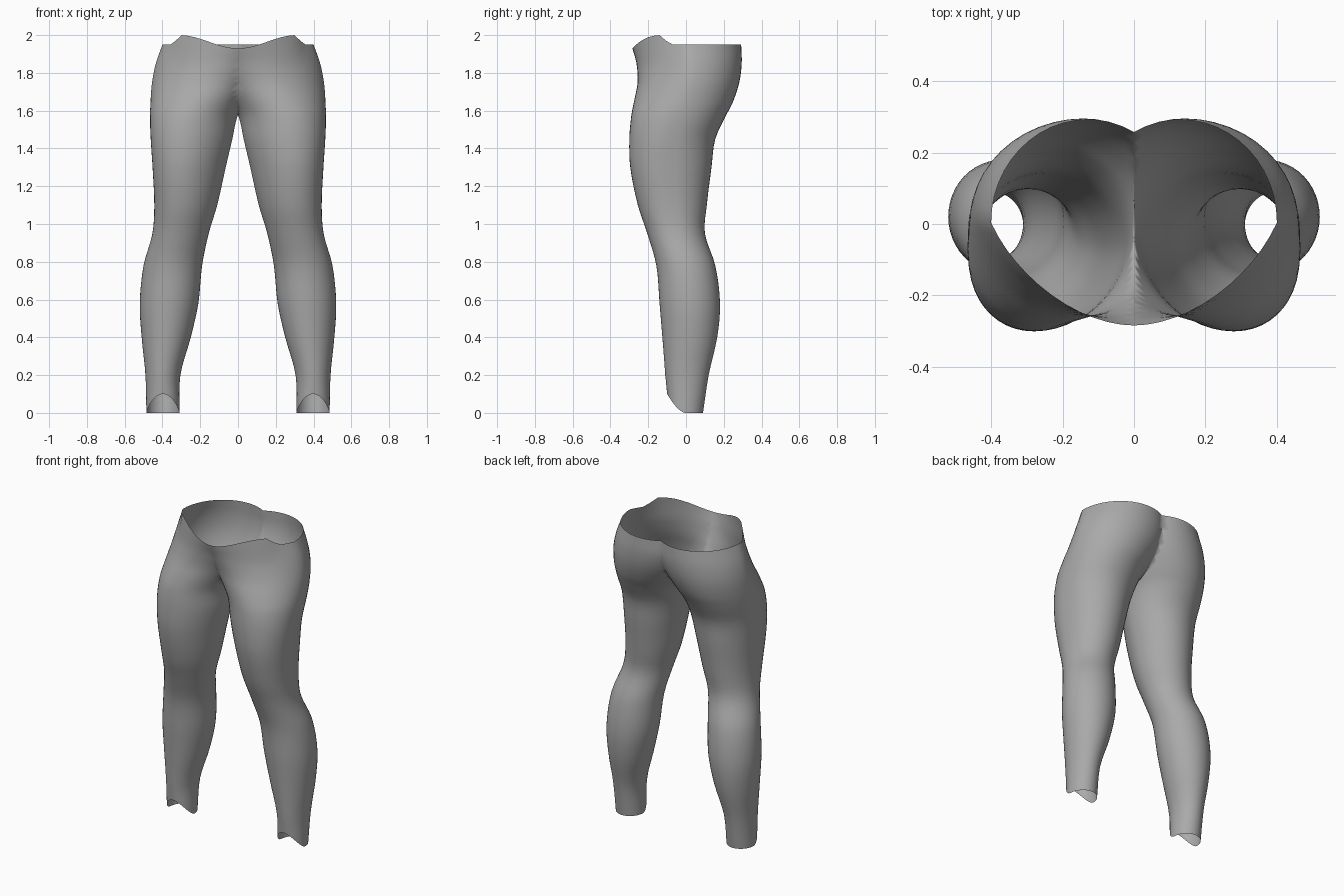
import bpy, bmesh, math

cube = bpy.data.objects.get("Cube")
if cube:
    bpy.data.objects.remove(cube, do_unlink=True)

# Leg sections: height, inner x, outer x, front y, back y, forward apex shift
SECTIONS = [
    (0, .31, .485, -.1, .09, 0),
    (.2, .305, .49, -.11, .12, 0),
    (.4, .25, .51, -.125, .165, 0),
    (.58, .21, .52, -.14, .18, 0),
    (.78, .19, .5, -.157, .155, 0),
    (.95, .155, .453, -.205, .1, .01),
    (1.1, .11, .442, -.255, .11, .02),
    (1.3, .065, .45, -.295, .135, .03),
    (1.45, .03, .46, -.3, .155, .03),
    (1.57, .003, .465, -.29, .21, .02),
    (1.65, -.04, .463, -.275, .25, 0),
    (1.75, -.1, .455, -.256, .282, -.04),
    (1.85, -.14, .435, -.262, .295, -.09),
    (1.95, -.14, .4, -.284, .292, -.13),
]
SIDES = 48
STEPS = 4


def slope(i):
    a, b = SECTIONS[max(i - 1, 0)], SECTIONS[min(i + 1, len(SECTIONS) - 1)]
    return [(q - p) / (b[0] - a[0]) for p, q in zip(a, b)]


def smooth_sections():
    """Cubic interpolation between neighbouring sections."""
    rows = []
    for i in range(len(SECTIONS) - 1):
        a, b = SECTIONS[i], SECTIONS[i + 1]
        ma, mb, h = slope(i), slope(i + 1), b[0] - a[0]
        for k in range(STEPS):
            t = k / STEPS
            u = 1 - t
            rows.append([u * u * (1 + 2 * t) * p + t * t * (3 - 2 * t) * q
                         + h * t * u * (u * m - t * n)
                         for p, q, m, n in zip(a, b, ma, mb)])
    rows.append(list(SECTIONS[-1]))
    return rows


def waist_height(x, front):
    """Waist edge dips at the belly and peaks over each hip."""
    if not front:
        return 1.95
    x = abs(x)
    if x < .31:
        return 1.93 + .07 * math.sin(x / .31 * math.pi / 2) ** 2
    return 1.955 + .045 * max(0, 1 - (x - .31) / .03)


def leg_point(row, angle):
    z, inner, outer, front, back, shift = row
    c, s = math.cos(angle), math.sin(angle)
    x = (inner + outer) / 2 + (outer - inner) / 2 * c + shift * max(0, -s)
    y = (front + back) / 2 + (back - front) / 2 * s
    # Stretch the top band to the waist edge and the bottom band to the ankle arch
    if z > 1.85:
        z = 1.85 + (z - 1.85) * (waist_height(x, s < -.3) - 1.85) / .1
    if z < .2:
        arch = .1 * max(0, -s) ** 1.6
        z = arch + z * (.2 - arch) / .2
    return x, y, z


# Loft one leg and cut it on the centre plane
bm = bmesh.new()
rings = [[bm.verts.new(leg_point(row, 2 * math.pi * i / SIDES)) for i in range(SIDES)]
         for row in smooth_sections()]
for low, high in zip(rings, rings[1:]):
    for i in range(SIDES):
        j = (i + 1) % SIDES
        bm.faces.new((low[i], low[j], high[j], high[i]))
bmesh.ops.bisect_plane(bm, geom=bm.verts[:] + bm.edges[:] + bm.faces[:], dist=.0005,
                       plane_co=(0, 0, 0), plane_no=(1, 0, 0), clear_inner=True)
for v in bm.verts:
    if abs(v.co.x) < .001:
        v.co.x = 0
for f in bm.faces:
    f.smooth = True
mesh = bpy.data.meshes.new("leggings")
bm.to_mesh(mesh)
bm.free()

leggings = bpy.data.objects.new("leggings", mesh)
bpy.context.collection.objects.link(leggings)

# Mirror to the other leg, joined along the centre seam
mirror = leggings.modifiers.new("other_leg", 'MIRROR')
mirror.use_clip = True
mirror.merge_threshold = .001

# Plain grey cloth
cloth = bpy.data.materials.new("grey_cloth")
cloth.use_nodes = True
colour = (.4, .4, .4, 1)
cloth.diffuse_color = colour
cloth.node_tree.nodes["Principled BSDF"].inputs["Base Color"].default_value = colour
mesh.materials.append(cloth)
